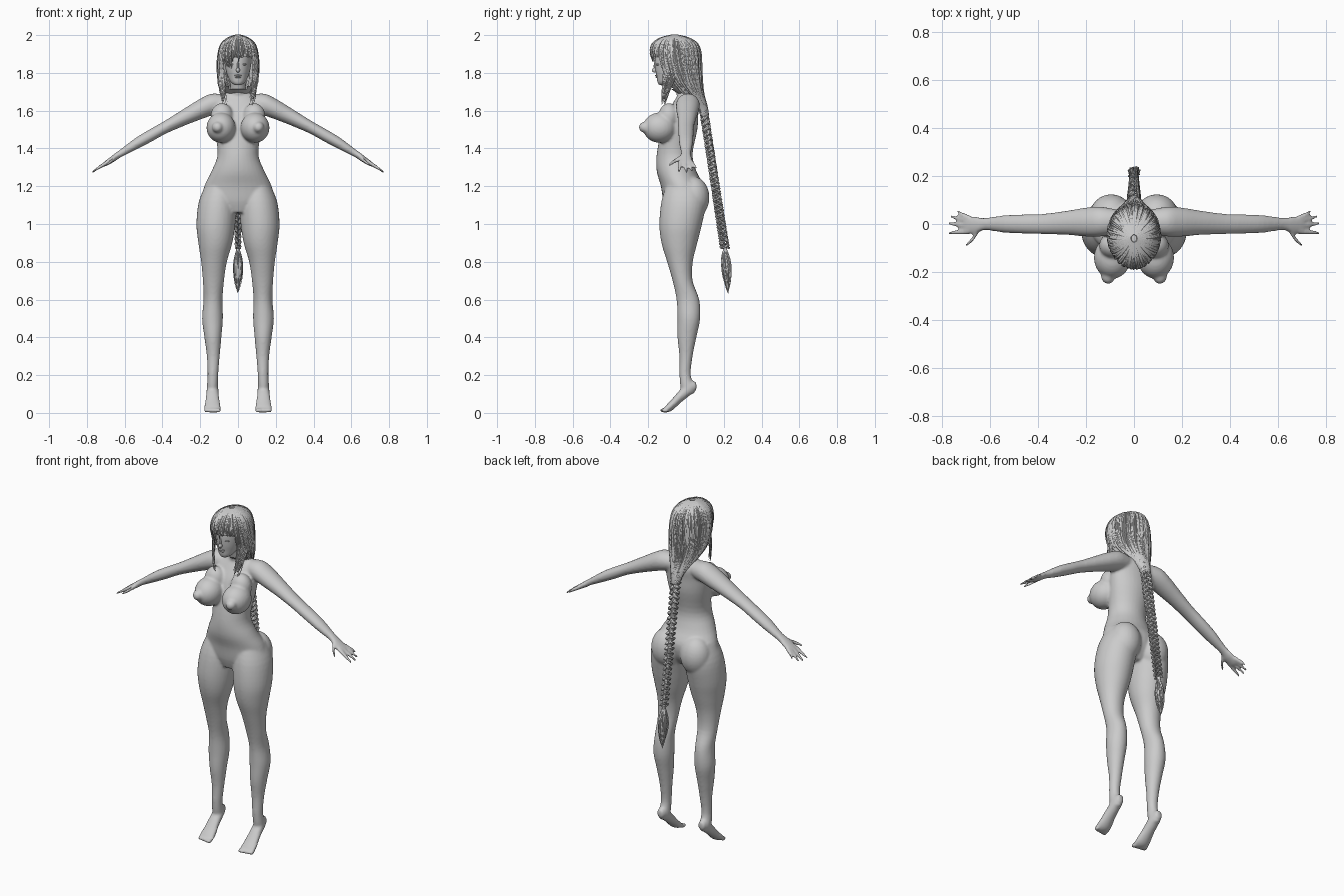
import bpy, bmesh, math, random
from mathutils import Vector, Matrix

random.seed(4)
if "Cube" in bpy.data.objects:
    bpy.data.objects.remove(bpy.data.objects["Cube"])

grey = bpy.data.materials.new("plain_grey")
grey.use_nodes = True
grey.diffuse_color = (0.6, 0.6, 0.6, 1)
grey.node_tree.nodes["Principled BSDF"].inputs["Base Color"].default_value = grey.diffuse_color

AXES = {"z": (Vector((1, 0, 0)), Vector((0, 1, 0))),
        "x": (Vector((0, 1, 0)), Vector((0, 0, 1))),
        "y": (Vector((1, 0, 0)), Vector((0, 0, 1)))}


def spline(rows, steps=4):
    """Smooth interpolation through rows of numbers."""
    out = []
    for i in range(len(rows) - 1):
        quad = [rows[max(i - 1, 0)], rows[i], rows[i + 1], rows[min(i + 2, len(rows) - 1)]]
        for s in range(steps):
            t = s / steps
            out.append([b + t * ((c - a) + t * ((2 * a - 5 * b + 4 * c - d)
                        + t * (3 * (b - c) + d - a))) / 2 for a, b, c, d in zip(*quad)])
    return out + [list(rows[-1])]


def loft(bm, rows, axis, side=1, sides=32):
    """Closed tube through (x, y, z, radius, radius) sections facing one axis."""
    u, v = AXES[axis]
    rings = []
    for x, y, z, a, b in spline(rows):
        rings.append([bm.verts.new(Vector((x * side, y, z)) + u * a * math.cos(q) + v * b * math.sin(q))
                      for q in (math.tau * k / sides for k in range(sides))])
    for low, high in zip(rings, rings[1:]):
        for k in range(sides):
            n = (k + 1) % sides
            bm.faces.new((low[k], low[n], high[n], high[k]))
    bm.faces.new(rings[0][::-1])
    bm.faces.new(rings[-1])


def blob(bm, centre, radii, side=1):
    x, y, z = centre
    matrix = Matrix.Translation((x * side, y, z)) @ Matrix.Diagonal((*radii, 1))
    bmesh.ops.create_uvsphere(bm, u_segments=24, v_segments=16, radius=1, matrix=matrix)


def finish(name, bm):
    bmesh.ops.recalc_face_normals(bm, faces=bm.faces)
    mesh = bpy.data.meshes.new(name)
    bm.to_mesh(mesh)
    bm.free()
    mesh.materials.append(grey)
    mesh.shade_smooth()
    obj = bpy.data.objects.new(name, mesh)
    bpy.context.collection.objects.link(obj)
    return obj


def strands(name, paths, thickness):
    """Thin tapered hair curves from lists of (point, relative radius)."""
    curve = bpy.data.curves.new(name, "CURVE")
    curve.dimensions = "3D"
    curve.bevel_depth = thickness
    curve.bevel_resolution = 0
    curve.use_fill_caps = True
    for path in paths:
        line = curve.splines.new("POLY")
        line.points.add(len(path) - 1)
        for point, (co, radius) in zip(line.points, path):
            point.co = (*co, 1)
            point.radius = radius
        line.use_smooth = True
    curve.materials.append(grey)
    obj = bpy.data.objects.new(name, curve)
    bpy.context.collection.objects.link(obj)


# Torso, neck and head
body = bmesh.new()
torso = [(1.06, -.03, .08, .07), (1.12, -.02, .185, .1), (1.2, -.02, .178, .113),
         (1.28, -.05, .14, .105), (1.37, -.06, .108, .095), (1.5, -.035, .125, .095),
         (1.58, -.02, .135, .085), (1.64, 0, .13, .07), (1.68, .005, .085, .05), (1.71, 0, .045, .04)]
neck = [(1.62, .01, .06, .05), (1.7, -.01, .043, .043), (1.8, -.04, .042, .045)]
head = [(1.735, -.125, .018, .018), (1.75, -.11, .038, .042), (1.78, -.09, .054, .066), (1.82, -.077, .066, .086),
        (1.88, -.062, .073, .104), (1.94, -.057, .065, .095), (1.98, -.057, .03, .04)]
for shape in (torso, neck, head):
    loft(body, [(0, y, z, a, b) for z, y, a, b in shape], "z")

# Limbs, mirrored left and right
leg = [(.095, -.01, 1.22, .07, .09), (.107, -.012, 1.12, .1, .118), (.117, -.028, 1, .103, .113),
       (.12, -.035, .9, .09, .095), (.127, -.032, .8, .068, .068), (.13, -.018, .7, .056, .053),
       (.132, .01, .6, .05, .06), (.135, .015, .5, .055, .06), (.133, .005, .4, .045, .05),
       (.131, 0, .3, .034, .035), (.133, -.005, .2, .028, .03), (.135, .01, .13, .03, .038), (.135, .015, .1, .02, .025)]
foot = [(.135, .055, .142, .018, .022), (.135, .02, .13, .03, .038), (.135, -.03, .088, .034, .036),
        (.135, -.075, .042, .042, .03), (.135, -.105, .021, .045, .019), (.135, -.117, .014, .04, .011)]
arm = [(.07, .01, 1.64, .05, .045), (.14, .01, 1.632, .062, .058), (.2, .008, 1.608, .06, .055),
       (.28, .005, 1.568, .05, .046), (.38, 0, 1.515, .042, .036), (.46, 0, 1.47, .04, .035),
       (.54, 0, 1.425, .036, .032), (.62, 0, 1.375, .026, .022), (.66, -.005, 1.347, .036, .02), (.705, -.002, 1.318, .038, .014)]
fingers = [(.735, .055, 1.295), (.765, .032, 1.28), (.775, .003, 1.272), (.77, -.036, 1.277)]
for side in (-1, 1):
    loft(body, leg, "z", side)
    loft(body, foot, "y", side)
    loft(body, arm, "x", side)
    for k, tip in enumerate(fingers):
        y = .026 - k * .019
        loft(body, [(.685, y, 1.33, .012, .013), (.72, (y + tip[1]) / 2, 1.31, .011, .012),
                    (*tip, .007, .007)], "x", side, 10)
    loft(body, [(.645, -.02, 1.352, .016, .015), (.67, -.06, 1.333, .012, .013),
                (.7, -.09, 1.312, .007, .008)], "x", side, 10)
    for k in range(5):
        blob(body, (.1 + k * .0175, -.122 + k * .003, .013), (.0095, .018, .012), side)
    # Chest and seat volumes
    blob(body, (.09, -.14, 1.51), (.077, .088, .08), side)
    blob(body, (.085, -.09, 1.57), (.06, .055, .07), side)
    blob(body, (.108, -.215, 1.512), (.03, .035, .03), side)
    blob(body, (.095, .04, 1.14), (.088, .084, .11), side)
figure = finish("body", body)
remesh = figure.modifiers.new("fuse", "REMESH")
remesh.mode = "VOXEL"
remesh.voxel_size = .007
remesh.use_smooth_shade = True
soften = figure.modifiers.new("soften", "SMOOTH")
soften.factor = .5
soften.iterations = 6

# Face
for name, centre, radii in (("nose", (0, -.165, 1.815), (.01, .016, .013)),
                            ("nose_bridge", (0, -.16, 1.835), (.006, .011, .028)),
                            ("upper_lip", (0, -.152, 1.786), (.019, .012, .005)),
                            ("lower_lip", (0, -.15, 1.777), (.016, .012, .005)),
                            ("left_eye", (.03, -.147, 1.845), (.014, .012, .007)),
                            ("right_eye", (-.03, -.147, 1.845), (.014, .012, .007))):
    part = bmesh.new()
    blob(part, centre, radii)
    finish(name, part)

# Hair cap, open around the face
cap = [(1.995, -.06, .012, .015), (1.98, -.06, .05, .07), (1.95, -.058, .083, .112), (1.9, -.055, .098, .126),
       (1.83, -.045, .103, .12), (1.75, -.02, .095, .1), (1.68, .03, .065, .06), (1.62, .08, .032, .028), (1.56, .1, .018, .018)]
shell = bmesh.new()
loft(shell, [(0, y, z, a, b) for z, y, a, b in cap], "z")
bmesh.ops.delete(shell, geom=[f for f in shell.faces if f.calc_center_median().z < 1.88
                              and f.calc_center_median().y < -.075], context="FACES")
finish("hair_cap", shell)
levels = spline(cap, 3)


def lock(angle, end, reach):
    """One lock that runs down the cap and may hang free below it."""
    lift = random.uniform(.997, 1.06)
    drift = random.uniform(-.15, .15)
    path = []
    for z, y, a, b in levels:
        if z < end:
            break
        q = angle + drift * (2 - z) * 3
        path.append(((a * lift * math.sin(q), y - b * lift * math.cos(q), z + .003), 1))
    if reach:
        x, y, z = path[-1][0]
        for k in range(1, 6):
            t = k / 5
            path.append(((x * (1 - .22 * t * t) + random.uniform(-.003, .003),
                          y + (-.135 - y) * t * .7, z + (reach - z) * t), 1.1 - t * .8))
    path[-1] = (path[-1][0], .2)
    return path


locks = [lock(random.uniform(1.15, math.tau - 1.15), 1.56, 0) for k in range(230)]
locks += [lock(random.uniform(-.95, .95), random.uniform(1.85, 1.91), 0) for k in range(75)]
for side in (-1, 1):
    locks += [lock(side * random.uniform(.85, 1.45), 1.8, random.uniform(1.63, 1.74)) for k in range(36)]
locks += [lock(random.uniform(-.75, -.2), 1.87, random.uniform(1.81, 1.85)) for k in range(9)]
strands("hair_locks", locks, .005)

# Braid of three woven strands, each a bundle of fibres
woven = []
for k in range(3):
    for fibre in range(5):
        turn = fibre * math.tau / 5
        path = []
        for s in range(161):
            t = s / 160
            z = 1.64 - t * .77
            size = 1 - t * .45
            q = t * math.tau * 9 + k * math.tau / 3
            centre = Vector((.019 * math.sin(q), .088 + t * .118 + .012 * math.sin(2 * q) / size, z))
            spread = Vector((math.cos(turn + q), math.sin(turn + q), 0)) * .0075
            path.append((Vector((centre.x * size, centre.y, z)) + spread * size, size))
        woven.append(path)
strands("braid", woven, .0065)

# Loose tuft under the braid
tuft = bmesh.new()
loft(tuft, [(0, .205, .885, .012, .012), (0, .208, .865, .01, .01), (0, .212, .8, .021, .021),
            (0, .214, .75, .022, .022), (0, .219, .69, .011, .011), (0, .222, .65, .002, .002)], "z", 1, 16)
finish("braid_tuft", tuft)
wisps = []
for k in range(40):
    q, width = random.uniform(0, math.tau), random.uniform(.019, .028)
    last = random.uniform(.63, .7)
    wisps.append([((width * math.sin(math.pi * t) ** .8 * math.cos(q),
                    .206 + .017 * t + width * math.sin(math.pi * t) ** .8 * math.sin(q),
                    .875 + (last - .875) * t), 1.1 - t * .8) for t in (s / 10 for s in range(11))])
strands("tuft_wisps", wisps, .0035)
